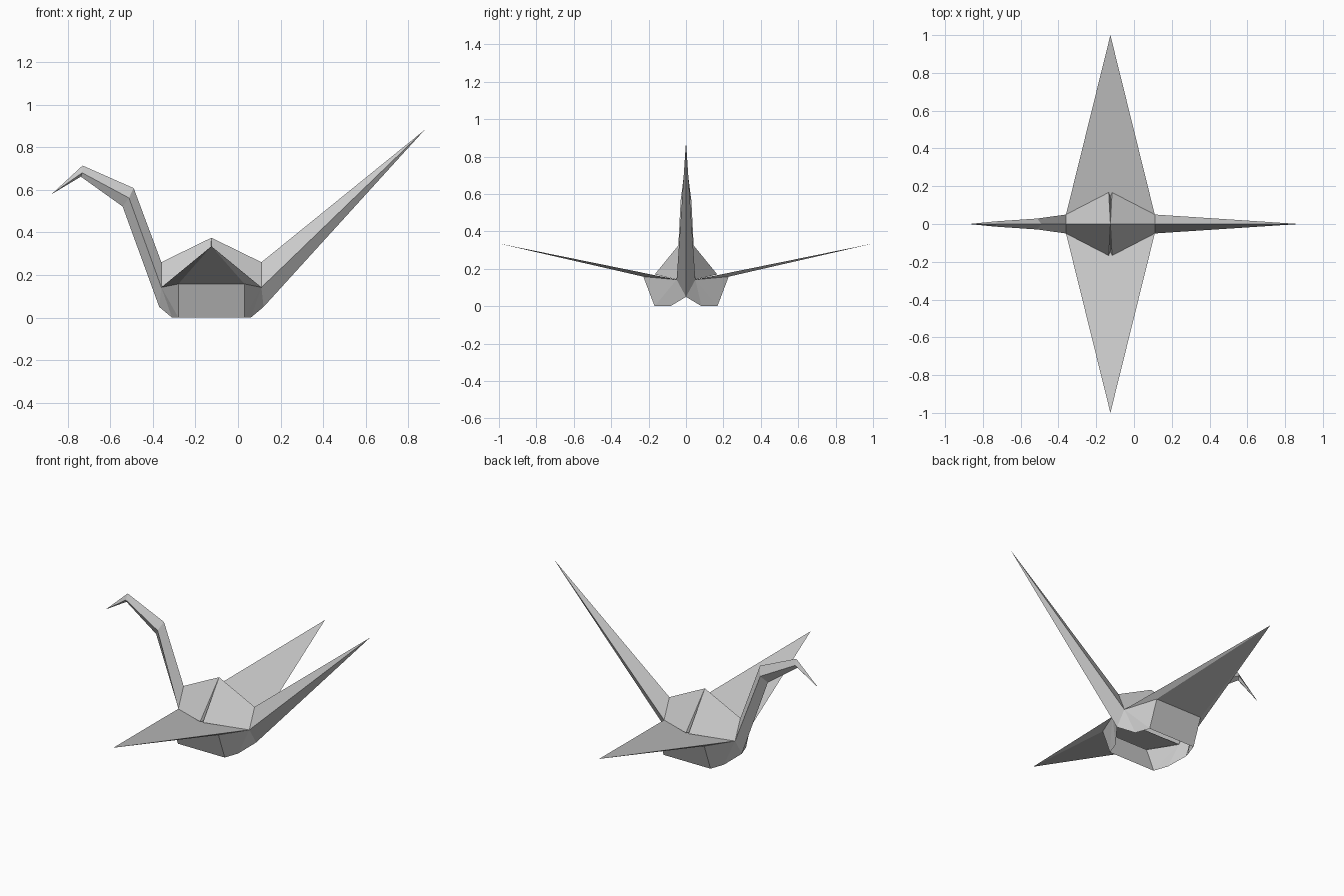
import bpy, bmesh

if "Cube" in bpy.data.objects:
    bpy.data.objects.remove(bpy.data.objects["Cube"])

CX = -0.125  # centre line of the wings


def folded(name, polys):
    """Build a folded-paper part from its +y half, mirrored across y = 0."""
    bm = bmesh.new()
    for side in (1, -1):
        for poly in polys:
            verts = [bm.verts.new((x, side * y, z)) for x, y, z in poly]
            bm.faces.new(verts if side == 1 else verts[::-1])
    bmesh.ops.remove_doubles(bm, verts=bm.verts, dist=1e-4)
    bmesh.ops.recalc_face_normals(bm, faces=bm.faces)
    mesh = bpy.data.meshes.new(name)
    bm.to_mesh(mesh)
    bm.free()
    obj = bpy.data.objects.new(name, mesh)
    bpy.context.collection.objects.link(obj)
    return obj


def limb(name, stations, tip):
    """Diamond-section limb: each station is (top, side, bottom)."""
    polys = []
    for a, b in zip(stations, stations[1:]):
        for i in (0, 1):
            polys.append((a[i], a[i + 1], b[i + 1], b[i]))
    last = stations[-1]
    polys += [(last[i], last[i + 1], tip) for i in (0, 1)]
    return folded(name, polys)


# Shared fold points on the +y side
neck_base = ((-0.36, 0, 0.26), (-0.36, 0.05, 0.142), (-0.37, 0, 0.05))
tail_base = ((0.11, 0, 0.26), (0.11, 0.05, 0.142), (0.12, 0, 0.05))
A, B = neck_base[1], tail_base[1]
L, R = (-0.28, 0.228, 0.158), (0.03, 0.228, 0.158)
wing_tip = (CX, 1.0, 0.335)

# Neck with bent head, and tail
limb("neck_and_head", [
    neck_base,
    ((-0.49, 0, 0.608), (-0.512, 0.029, 0.562), (-0.542, 0, 0.522)),
    ((-0.73, 0, 0.714), (-0.732, 0.014, 0.68), (-0.738, 0, 0.662)),
], (-0.875, 0, 0.58))
limb("tail", [tail_base], (0.875, 0, 0.88))

# Humped back, two panels per side with a narrow centre fold
peak, groove = (CX, 0, 0.375), (CX, 0.145, 0.168)
back = []
for base, dx in ((neck_base, -0.009), (tail_base, 0.009)):
    lip = (CX + dx, 0.167, 0.17)
    back += [(base[0], base[1], lip, peak), (peak, lip, groove)]
folded("back", back)

# Wings: upper sheet and creased lower sheet
folded("wings", [
    (A, B, wing_tip),
    (A, L, wing_tip), (L, R, wing_tip), (R, B, wing_tip),
])

# Hollow lower body: outer side panel and folded end panels
L0, R0 = (-0.28, 0.168, 0), (0.03, 0.168, 0)
L1, R1 = (-0.31, 0.083, 0), (0.06, 0.083, 0)
body = [(L, R, R0, L0)]
for base, top, outer, inner in ((neck_base, L, L0, L1), (tail_base, R, R0, R1)):
    body += [(base[1], top, outer), (base[1], outer, inner),
             (base[1], inner, base[2])]
folded("lower_body", body)
